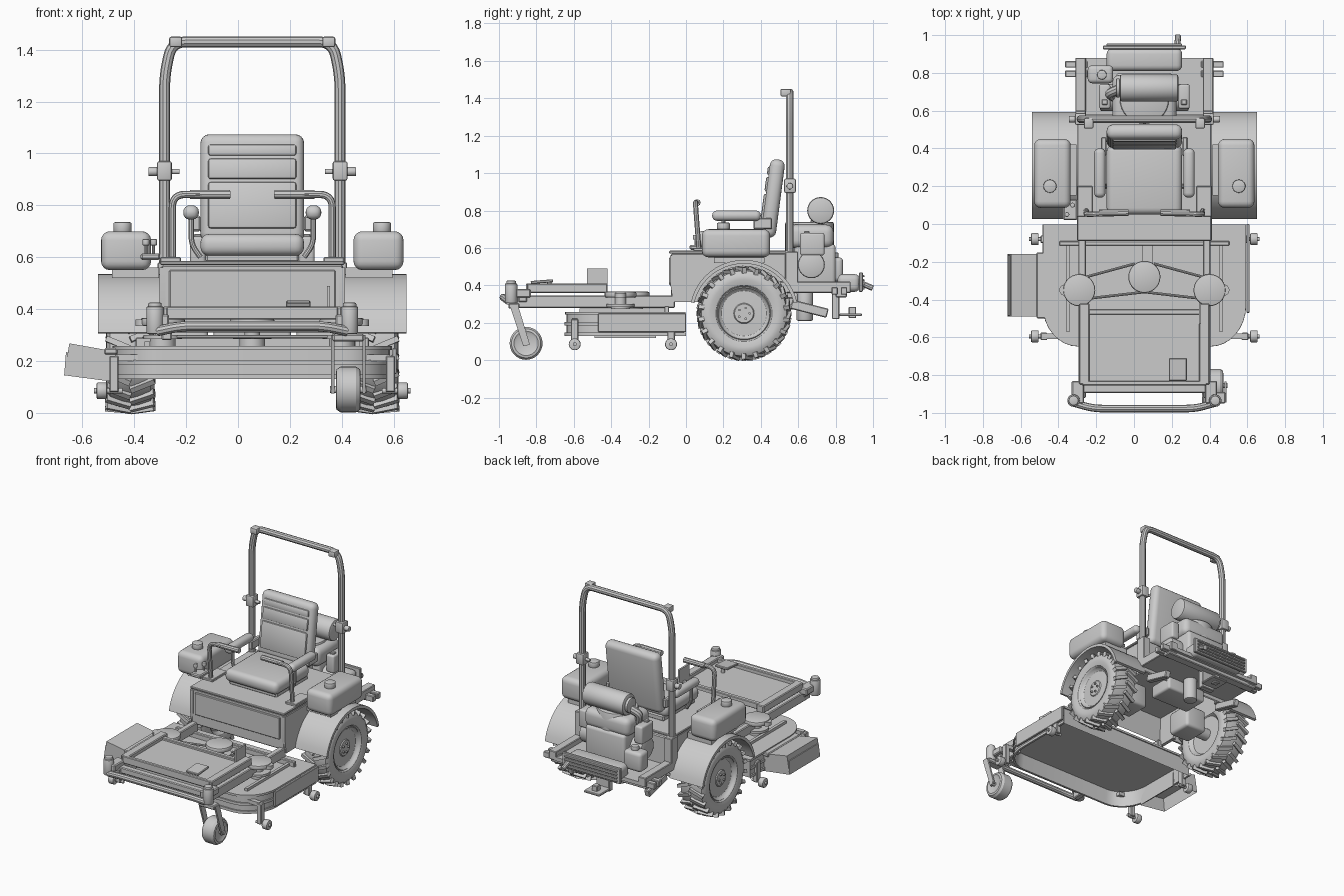
import bpy, bmesh, math
from mathutils import Vector, Matrix, Euler

if "Cube" in bpy.data.objects:
    bpy.data.objects.remove(bpy.data.objects["Cube"])

CX = 0.055  # chassis centre line; parts below are given relative to it
grey = bpy.data.materials.new("plain grey")
grey.diffuse_color = (0.6, 0.6, 0.6, 1)
grey.use_nodes = True
grey.node_tree.nodes["Principled BSDF"].inputs["Base Color"].default_value = grey.diffuse_color


def finish(name, bm, mir=False):
    bmesh.ops.recalc_face_normals(bm, faces=bm.faces)
    if mir:  # add the copy on the other side
        d = bmesh.ops.duplicate(bm, geom=bm.verts[:] + bm.edges[:] + bm.faces[:])["geom"]
        for v in d:
            if isinstance(v, bmesh.types.BMVert):
                v.co.x *= -1
        bmesh.ops.reverse_faces(bm, faces=[f for f in d if isinstance(f, bmesh.types.BMFace)])
    for v in bm.verts:
        v.co.x += CX
    for f in bm.faces:
        f.smooth = True
    me = bpy.data.meshes.new(name)
    bm.to_mesh(me)
    bm.free()
    me.set_sharp_from_angle(angle=math.radians(32))
    me.materials.append(grey)
    ob = bpy.data.objects.new(name, me)
    bpy.context.collection.objects.link(ob)


def hollow(bm, wall, depth):  # open the underside of a shell
    bm.normal_update()
    bot = min(bm.faces, key=lambda f: f.calc_center_median().z)
    bmesh.ops.inset_individual(bm, faces=[bot], thickness=wall)
    for v in bot.verts:
        v.co.z += depth


def box(name, x0, x1, y0, y1, z0, z1, b=0.0, seg=3, rot=(0, 0, 0), mir=False, hol=None):
    bm = bmesh.new()
    bmesh.ops.create_cube(bm, size=1)
    bmesh.ops.scale(bm, vec=(x1 - x0, y1 - y0, z1 - z0), verts=bm.verts)
    if b:
        bmesh.ops.bevel(bm, geom=bm.edges[:], offset=b, segments=seg, profile=0.5, affect='EDGES')
    if hol:
        hollow(bm, *hol)
    c = Matrix.Translation(((x0 + x1) / 2, (y0 + y1) / 2, (z0 + z1) / 2))
    bmesh.ops.transform(bm, matrix=c @ Euler(rot).to_matrix().to_4x4(), verts=bm.verts)
    finish(name, bm, mir)


def lathe(name, p, q, prof, n=28, mir=False):  # prof: (distance along p->q, radius)
    p, q = Vector(p), Vector(q)
    R = (q - p).to_track_quat('Z', 'Y').to_matrix().to_4x4()
    bm = bmesh.new()
    rings = [[bm.verts.new((r * math.cos(math.tau * k / n), r * math.sin(math.tau * k / n), h))
              for k in range(n)] for h, r in prof]
    for a, c in zip(rings, rings[1:]):
        for k in range(n):
            j = (k + 1) % n
            bm.faces.new((a[k], a[j], c[j], c[k]))
    for ring, (h, r) in ((rings[0], prof[0]), (rings[-1], prof[-1])):
        bm.faces.new(ring)
    bmesh.ops.transform(bm, matrix=Matrix.Translation(p) @ R, verts=bm.verts)
    finish(name, bm, mir)


def cyl(name, p, q, r, b=0.0, n=24, mir=False):
    L = (Vector(q) - Vector(p)).length
    pr = [(0, r), (L, r)]
    if b:
        pr = [(0, r - b), (b * .3, r - b * .3), (b, r), (L - b, r), (L - b * .3, r - b * .3), (L, r - b)]
    lathe(name, p, q, pr, n, mir)


def prism(name, pts, axis, a, b, mir=False, hol=None):  # axis 'x': pts=(y,z); 'y': (x,z); 'z': (x,y)
    put = {'x': lambda u, v, w: (w, u, v), 'y': lambda u, v, w: (u, w, v), 'z': lambda u, v, w: (u, v, w)}[axis]
    bm = bmesh.new()
    A = [bm.verts.new(put(u, v, a)) for u, v in pts]
    B = [bm.verts.new(put(u, v, b)) for u, v in pts]
    bm.faces.new(A)
    bm.faces.new(B)
    for k in range(len(pts)):
        j = (k + 1) % len(pts)
        bm.faces.new((A[k], A[j], B[j], B[k]))
    bmesh.ops.recalc_face_normals(bm, faces=bm.faces)
    if hol:
        hollow(bm, *hol)
    finish(name, bm, mir)


def tube(name, pts, r, bend=0.05, mir=False):  # pipe with rounded bends
    P = [Vector(p) for p in pts]
    path = [P[0]]
    for a, m, c in zip(P, P[1:], P[2:]):
        s, e = m + (a - m).normalized() * bend, m + (c - m).normalized() * bend
        path += [s * (1 - t) ** 2 + m * 2 * t * (1 - t) + e * t * t for t in (0, .17, .33, .5, .67, .83, 1)]
    path.append(P[-1])
    cu = bpy.data.curves.new(name, 'CURVE')
    cu.dimensions, cu.bevel_depth, cu.bevel_resolution, cu.use_fill_caps = '3D', r, 3, True
    sp = cu.splines.new('POLY')
    sp.points.add(len(path) - 1)
    for pt, v in zip(sp.points, path):
        pt.co = (*v, 1)
    ob = bpy.data.objects.new(name, cu)
    me = ob.to_mesh()
    bm = bmesh.new()
    bm.from_mesh(me)
    ob.to_mesh_clear()
    bpy.data.objects.remove(ob)
    bpy.data.curves.remove(cu)
    finish(name, bm, mir)


# drive wheels: tyre, rim, bolts and tread lugs
WY, WZ, WX = 0.31, 0.25, 0.47
half = [(-.06, .13), (-.085, .15), (-.094, .18), (-.092, .205), (-.078, .228), (-.03, .236)]
lathe("drive_tyre", (WX, WY, WZ), (1, WY, WZ), half + [(-h, r) for h, r in half[::-1]], 48, True)
lathe("drive_rim", (WX, WY, WZ), (1, WY, WZ), [(-.05, .13), (.075, .143), (.08, .138), (.066, .13), (.06, .12),
      (.062, .055), (.068, .05), (.068, .001)], 40, True)
for k in range(5):
    a = math.tau * k / 5
    y, z = WY + .03 * math.cos(a), WZ + .03 * math.sin(a)
    cyl("wheel_bolt", (WX + .06, y, z), (WX + .078, y, z), .007, n=6, mir=True)
bm = bmesh.new()
for k in range(22):
    for s in (-1, 1):
        M = (Matrix.Translation((WX, WY, WZ)) @ Matrix.Rotation(math.tau * (k + s * .25) / 22, 4, 'X')
             @ Matrix.Translation((s * .046, 0, .234)) @ Matrix.Rotation(s * .4, 4, 'Z')
             @ Matrix.Rotation(s * .1, 4, 'Y') @ Matrix.Diagonal((.1, .022, .03, 1)))
        bmesh.ops.create_cube(bm, size=1, matrix=M)
finish("tyre_lugs", bm, True)
cyl("wheel_axle", (.2, WY, WZ), (.45, WY, WZ), .04, mir=True)
box("wheel_motor", .17, .33, .22, .40, .2, .36, .02, mir=True)

# fenders
arc = [math.radians(12 + 156 * k / 20) for k in range(21)]
prism("fender", [(WY + .29 * math.cos(a), .25 + .286 * math.sin(a)) for a in arc]
      + [(WY + .272 * math.cos(a), .25 + .266 * math.sin(a)) for a in arc[::-1]], 'x', .345, .595, True)

# main body, lid and frame
box("main_body", -.35, .35, -.08, .58, .33, .57, .006, 1, hol=(.015, .18))
box("body_lid", -.355, .355, -.09, .56, .57, .585, .004, 1)
box("front_panel", -.32, .32, -.09, -.07, .4, .55, .004, 1)
prism("body_side_panel", [(-.085, .56), (-.085, .42), (-.07, .31), (.06, .31), (.1, .42), (.2, .53), (.2, .56)],
      'x', .335, .358, True)
box("rear_frame_rail", .31, .365, .5, .88, .36, .42, .004, 1, mir=True)
box("rear_upright", .31, .365, .53, .6, .36, .58, .004, 1, mir=True)
box("engine_deck", -.36, .32, .58, .88, .36, .385)
box("rear_bumper", -.365, .365, .8, .86, .335, .375, .005, 1)
for y in (.79, .84):
    box("bumper_bracket", .3, .36 + .06, y - .012, y + .022, .35, .39, .004, 1, mir=True)
box("hitch_plate", -.05, .05, .78, .82, .22, .36, .004, 1)
box("hitch_step", -.06, .06, .82, .94, .235, .25, .004, 1)
box("hitch_pin", -.02, .02, .87, .91, .225, .285, .004, 1)
box("lift_link", .27, .31, .56, .76, .25, .3, .005, 1, (-.25, 0, 0), True)
cyl("oil_filter", (0, .635, .21), (0, .635, .37), .045, .01)
box("transmission_pan", -.15, .15, .42, .6, .27, .36, .015)

# roll bar
tube("roll_bar", [(-.338, .555, .4), (-.338, .555, 1.3), (-.31, .555, 1.43), (.31, .555, 1.43),
                  (.338, .555, 1.3), (.338, .555, .4)], .021, .055)
box("roll_bar_hinge", .31, .367, .525, .587, .895, .97, .008, 2, mir=True)
cyl("hinge_knob", (.365, .555, .93), (.4, .555, .93), .017, .003, mir=True)
cyl("hinge_pin", (.28, .555, .93), (.31, .555, .93), .01, mir=True)
box("roll_bar_clamp", .27, .32, .505, .56, 1.41, 1.45, .008, 2, mir=True)

# seat, armrests
box("seat_cushion", -.2, .2, .05, .42, .605, .69, .035, 4)
box("seat_base", -.18, .18, .08, .42, .58, .62, .008, 1)
tilt = (-.13, 0, 0)
box("seat_back", -.2, .2, .425, .505, .655, 1.075, .035, 4, tilt)
box("seat_pad_lower", -.17, .17, .405, .43, .71, .89, .01, 2, tilt)
box("seat_pad_middle", -.17, .17, .424, .45, .9, .98, .01, 2, tilt)
box("seat_pad_upper", -.17, .17, .435, .46, .99, 1.035, .01, 2, tilt)
box("armrest", .206, .266, .14, .4, .745, .8, .025, 4, mir=True)
tube("armrest_post", [(.2, .2, .6), (.235, .2, .65), (.235, .2, .76)], .011, .03, True)
box("armrest_bracket", .2, .23, .36, .46, .7, .76, .006, 1, mir=True)

# steering levers and controls
tube("steering_lever", [(.308, .07, .58), (.308, .05, .842), (.085, .06, .842)], .014, .05, True)
tube("lever_grip", [(.24, .058, .842), (.085, .06, .842)], .018, mir=True)
box("lever_plate", .275, .355, .04, .2, .583, .6, .003, 1, mir=True)
box("control_console", -.43, -.355, .02, .13, .59, .615, .006, 1)
for x, y in ((-.41, .05), (-.38, .1)):
    cyl("control_lever", (x, y, .61), (x, y, .665), .006, n=10)
    cyl("control_knob", (x, y, .645), (x, y, .67), .013, .004, 14)

# fuel tanks
box("fuel_tank", .39, .583, .085, .45, .55, .7, .035, 4, mir=True)
cyl("fuel_cap", (.5, .2, .695), (.5, .2, .735), .035, .006, mir=True)
box("tank_seat", .36, .54, .15, .42, .52, .56, mir=True)

# engine
cyl("air_filter", (-.13, .72, .8), (.18, .72, .8), .072, .012, 32)
cyl("air_filter_cap", (-.15, .72, .8), (-.13, .72, .8), .05, .005)
box("engine_shroud", -.17, .17, .54, .79, .6, .725, .04, 4)
cyl("flywheel_screen", (0, .66, .56), (0, .66, .74), .13, .01, 32)
box("engine_block", -.15, .15, .58, .8, .385, .62, .02)
cyl("engine_cylinder", (.1, .67, .51), (.235, .67, .51), .072, .01, mir=True)
box("cylinder_head", .18, .24, .61, .74, .56, .68, .012, mir=True)
box("valve_cap", .195, .225, .63, .66, .67, .69, .004, 1, mir=True)
tube("intake_hose", [(-.12, .72, .78), (-.19, .69, .74), (-.14, .66, .62)], .026, .03)
box("coolant_bottle", -.3, -.165, .745, .84, .42, .55, .022)
cyl("bottle_cap", (-.225, .79, .54), (-.225, .79, .575), .025, .004)
box("muffler", -.2, .2, .81, .93, .365, .46, .03, 4)
box("guard_frame", -.22, .22, .925, .945, .365, .47, .004, 1)
for k in range(4):
    box("guard_slat", -.2, .2, .94, .955, .378 + .022 * k, .389 + .022 * k, .003, 1)
tube("exhaust_pipe", [(.175, .88, .42), (.175, .94, .41), (.178, .998, .385)], .016, .02)

# mower deck shell with rounded front corners
def deck_outline(g):
    pts = [(-.53 - g, -.01 + g), (.53 + g, -.01 + g)]
    for s in (1, -1):
        for k in range(9):
            a = math.pi / 2 * (k if s > 0 else 8 - k) / 8
            pts.append((s * (.35 + (.18 + g) * math.cos(a)), -.43 - (.21 + g) * math.sin(a)))
    return pts
prism("deck_shell", deck_outline(0), 'z', .13, .25, hol=(.012, .105))
prism("deck_top_rim", deck_outline(.008), 'z', .243, .257)
for z in (.13, .185):
    bm_pts = deck_outline(.009)
    inner = deck_outline(-.005)
    prism("deck_band", bm_pts[1:] + bm_pts[:1] + inner[:1] + inner[:0:-1], 'z', z, z + .018)
box("deck_side_plate", .54, .556, -.47, .0, .15, .25, .003, 1)
prism("discharge_chute", [(-.725, .145), (-.705, .268), (-.52, .235), (-.52, .118)], 'y', -.49, -.16, hol=(.01, .09))
box("chute_hinge", -.57, -.52, -.5, -.15, .225, .25, .005, 1)
for y in (-.08, -.595):  # anti-scalp rollers
    box("roller_bracket", .515, .55, y - .02, y + .02, .08, .22, .004, 1, mir=True)
    cyl("roller_axle", (.5, y, .085), (.61, y, .085), .01, n=12, mir=True)
    cyl("deck_roller", (.56, y, .085), (.6, y, .085), .032, .006, mir=True)
    box("roller_arm", .42, .53, y - .015, y + .015, .2, .225, mir=True)

# spindles, belt and deck braces
for x, y in ((-.345, -.35), (.345, -.35), (0, -.28)):
    cyl("spindle_base", (x, y, .25), (x, y, .3), .05)
    cyl("spindle_post", (x, y, .3), (x, y, .34), .03)
    cyl("spindle_cover", (x, y, .335), (x, y, .366), .085, .008, 28)
    cyl("spindle_pulley", (x, y, .285), (x, y, .3), .075)
cyl("spindle_wing", (.42, -.35, .335), (.42, -.35, .36), .03, mir=True)
cyl("belt_run_front", (.345, -.4, .293), (0, -.36, .293), .007, n=8, mir=True)
cyl("belt_run_rear", (.345, -.29, .293), (.05, -.21, .293), .007, n=8, mir=True)
box("deck_brace_rear", -.45, .45, -.115, -.09, .25, .29, .004, 1)
box("deck_brace_side", .395, .415, -.57, -.1, .25, .275, mir=True)
box("deck_brace_centre", -.01, .045, -.28, -.1, .25, .27)

# front frame, foot platform
box("front_rail", .31, .35, -.92, -.06, .28, .345, .005, 1, mir=True)
box("front_cross_beam", -.36, .36, -.895, -.85, .31, .35, .005, 1)
box("foot_platform", -.3, .3, -.84, -.46, .362, .385)
box("platform_side_rim", .29, .345, -.85, -.42, .36, .41, .005, 1, mir=True)
box("platform_front_rim", -.33, .33, -.855, -.83, .36, .41, .004, 1)
box("platform_rear_rim", -.33, .33, -.48, -.45, .36, .4, .004, 1)
box("foot_pedal", .13, .225, -.83, -.71, .412, .428, .004, 1, (.08, 0, 0))
cyl("pedal_post", (.178, -.73, .38), (.178, -.73, .42), .012, n=12)
box("side_stop_plate", .288, .3, -.53, -.42, .36, .49)
box("hub_arm", .32, .385, -.95, -.83, .335, .38, .006, 1, mir=True)
tube("front_bumper_bar", [(-.365, -.95, .315), (-.27, -.977, .335), (.27, -.977, .335), (.365, -.95, .315)], .02, .05)

# caster hubs and the single front caster
cyl("caster_hub", (.375, -.935, .305), (.375, -.935, .41), .033, .005, mir=True)
cyl("hub_cap", (.375, -.935, .405), (.375, -.935, .425), .026, .006, mir=True)
cx, cy, cz = .37, -.855, .09
box("fork_crown", cx - .06, cx + .06, -.95, -.89, .275, .305, .006, 1)
for s in (-1, 1):
    x = cx + s * .06
    prism("caster_fork", [(-.945, .3), (-.9, .3), (-.835, .085), (-.87, .075)], 'x', x - .006, x + .006)
lathe("caster_tyre", (cx, cy, cz), (1, cy, cz), [(-.04, .05), (-.048, .065), (-.045, .078), (-.03, .088), (.03, .088),
      (.045, .078), (.048, .065), (.04, .05)], 32)
cyl("caster_axle", (cx - .07, cy, cz), (cx + .07, cy, cz), .014, n=12)
